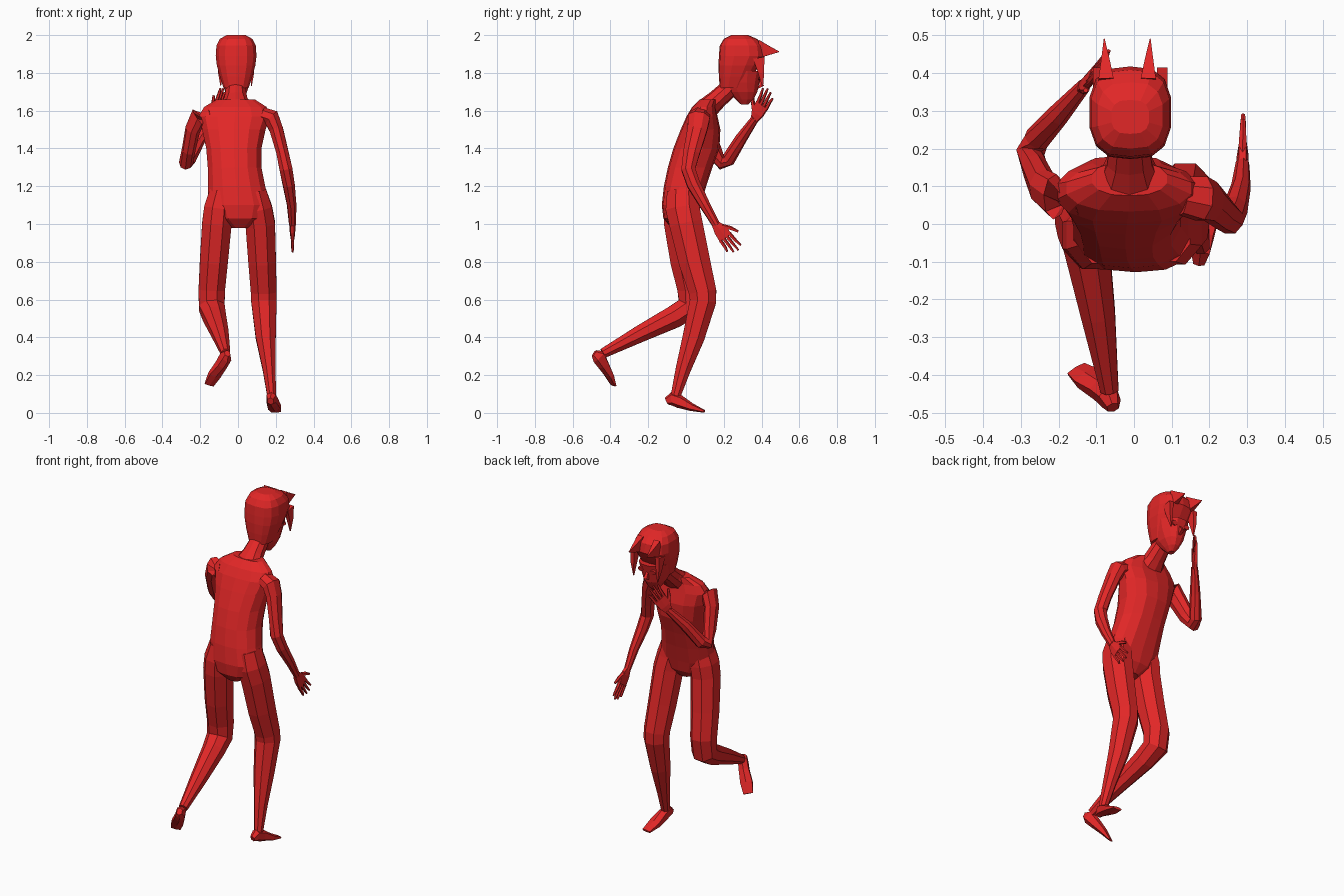
import bpy, bmesh, math
from mathutils import Vector

red = bpy.data.materials.new("red")
red.diffuse_color = (0.76, 0.02, 0.02, 1)


def loft(name, rings, hint=(1, 0, 0), n=8, flat=False, power=1.0):
    """Skin a row of oval rings (x, y, z, half width along hint, other half width)."""
    bm = bmesh.new()
    pts = [Vector(r[:3]) for r in rings]
    loops = []
    fit = 1 / math.cos(math.pi / n)
    for i, r in enumerate(rings):
        t = Vector((0, 0, 1))
        if not flat:
            t = Vector((0, 0, 0))
            if i > 0:
                t += (pts[i] - pts[i - 1]).normalized()
            if i < len(pts) - 1:
                t += (pts[i + 1] - pts[i]).normalized()
            t.normalize()
        u = Vector(hint)
        u = (u - t * u.dot(t)).normalized()
        v = t.cross(u)
        loop = []
        for k in range(n):
            a = 2 * math.pi * (k + 0.5) / n
            c, s = math.cos(a) * fit, math.sin(a) * fit
            c = math.copysign(min(1, abs(c) ** power), c)
            s = math.copysign(min(1, abs(s) ** power), s)
            loop.append(bm.verts.new(pts[i] + u * c * r[3] + v * s * r[4]))
        loops.append(loop)
    for a, b in zip(loops, loops[1:]):
        for k in range(n):
            j = (k + 1) % n
            bm.faces.new((a[k], a[j], b[j], b[k]))
    bm.faces.new(loops[0][::-1])
    bm.faces.new(loops[-1])
    bmesh.ops.recalc_face_normals(bm, faces=bm.faces)
    mesh = bpy.data.meshes.new(name)
    bm.to_mesh(mesh)
    bm.free()
    mesh.materials.append(red)
    ob = bpy.data.objects.new(name, mesh)
    bpy.context.collection.objects.link(ob)
    return ob


# torso, leaning forward
loft("torso", [
    (0.01, -0.03, 0.98, 0.045, 0.05),
    (0.01, -0.03, 1.03, 0.13, 0.09),
    (0.005, -0.025, 1.10, 0.165, 0.103),
    (-0.008, -0.005, 1.20, 0.152, 0.112),
    (-0.018, 0.022, 1.30, 0.142, 0.118),
    (-0.022, 0.055, 1.40, 0.146, 0.122),
    (-0.022, 0.077, 1.50, 0.168, 0.105),
    (-0.018, 0.085, 1.57, 0.19, 0.082),
    (-0.014, 0.095, 1.62, 0.165, 0.062),
    (-0.012, 0.12, 1.66, 0.10, 0.045)], n=14, flat=True, power=0.9)

# neck
loft("neck", [
    (-0.012, 0.11, 1.61, 0.085, 0.06),
    (-0.012, 0.165, 1.66, 0.06, 0.052),
    (-0.012, 0.22, 1.71, 0.052, 0.05),
    (-0.012, 0.265, 1.77, 0.052, 0.052)], n=10)

# head with chin low and forward
loft("head", [
    (-0.01, 0.310, 1.632, 0.016, 0.018),
    (-0.01, 0.310, 1.66, 0.036, 0.048),
    (-0.01, 0.300, 1.70, 0.058, 0.078),
    (-0.01, 0.290, 1.75, 0.074, 0.098),
    (-0.01, 0.290, 1.81, 0.088, 0.112)], n=12, flat=True, power=0.85)
# hair cap
loft("hair_cap", [
    (-0.01, 0.245, 1.72, 0.066, 0.066),
    (-0.01, 0.262, 1.78, 0.086, 0.088),
    (-0.01, 0.280, 1.84, 0.102, 0.108),
    (-0.01, 0.296, 1.89, 0.108, 0.122),
    (-0.01, 0.294, 1.945, 0.104, 0.115),
    (-0.01, 0.288, 1.98, 0.086, 0.088),
    (-0.01, 0.284, 2.0, 0.05, 0.045)], n=14, flat=True, power=0.75)

# forehead spikes, hanging side strands and eyes
for side, s in (("left", -1), ("right", 1)):
    x = -0.018 + 0.058 * s
    loft(side + "_hair_spike", [
        (x - 0.002 * s, 0.38, 1.925, 0.02, 0.05),
        (x, 0.435, 1.918, 0.011, 0.026),
        (x + 0.003 * s, 0.492, 1.912, 0.001, 0.002)], n=4)
    x = -0.01 + 0.085 * s
    loft(side + "_hair_strand", [
        (x, 0.385, 1.88, 0.014, 0.03),
        (x, 0.398, 1.80, 0.010, 0.016),
        (x - 0.004 * s, 0.405, 1.73, 0.002, 0.003)], n=4)
    x = -0.01 + 0.042 * s
    loft(side + "_eye", [
        (x, 0.386, 1.775, 0.02, 0.014),
        (x, 0.394, 1.773, 0.018, 0.012)], n=8)
# nose
loft("nose", [
    (-0.01, 0.38, 1.77, 0.006, 0.006),
    (-0.01, 0.402, 1.735, 0.011, 0.012),
    (-0.01, 0.375, 1.72, 0.007, 0.006)], n=4)

# standing leg
loft("standing_leg", [
    (0.085, -0.02, 1.17, 0.065, 0.08),
    (0.105, -0.018, 1.08, 0.076, 0.09),
    (0.118, 0.0, 1.00, 0.078, 0.088),
    (0.128, 0.045, 0.80, 0.073, 0.083),
    (0.136, 0.088, 0.64, 0.068, 0.073),
    (0.137, 0.09, 0.59, 0.067, 0.07),
    (0.147, 0.04, 0.40, 0.053, 0.058),
    (0.165, -0.015, 0.23, 0.034, 0.040),
    (0.178, -0.055, 0.09, 0.023, 0.026)])
# trailing leg with bent knee
loft("trailing_leg", [
    (-0.085, -0.025, 1.17, 0.065, 0.08),
    (-0.104, -0.03, 1.08, 0.076, 0.09),
    (-0.112, -0.03, 1.00, 0.078, 0.086),
    (-0.128, -0.002, 0.80, 0.074, 0.08),
    (-0.139, 0.028, 0.65, 0.07, 0.073),
    (-0.139, 0.02, 0.56, 0.068, 0.068),
    (-0.125, -0.06, 0.51, 0.06, 0.06),
    (-0.095, -0.24, 0.42, 0.045, 0.045),
    (-0.065, -0.44, 0.315, 0.024, 0.026)])

# feet
loft("standing_foot", [
    (0.172, -0.103, 0.062, 0.015, 0.02),
    (0.176, -0.075, 0.075, 0.025, 0.036),
    (0.182, -0.035, 0.060, 0.028, 0.035),
    (0.193, 0.03, 0.030, 0.034, 0.021),
    (0.202, 0.097, 0.008, 0.026, 0.0075)], n=6)
loft("trailing_foot", [
    (-0.056, -0.487, 0.315, 0.015, 0.02),
    (-0.064, -0.462, 0.298, 0.026, 0.04),
    (-0.088, -0.438, 0.255, 0.028, 0.032),
    (-0.125, -0.408, 0.200, 0.034, 0.02),
    (-0.153, -0.385, 0.148, 0.027, 0.007)], hint=(0.85, 0.5, -0.2), n=6)

# hanging arm
loft("hanging_arm", [
    (0.13, 0.075, 1.575, 0.04, 0.05),
    (0.178, 0.068, 1.56, 0.045, 0.058),
    (0.203, 0.06, 1.50, 0.036, 0.052),
    (0.235, 0.03, 1.38, 0.032, 0.044),
    (0.254, 0.012, 1.29, 0.034, 0.037),
    (0.268, 0.04, 1.21, 0.031, 0.035),
    (0.284, 0.10, 1.10, 0.024, 0.027),
    (0.288, 0.16, 0.995, 0.017, 0.02)], hint=(1, 0, 0.4))
# raised arm
loft("raised_arm", [
    (-0.15, 0.075, 1.575, 0.04, 0.05),
    (-0.21, 0.072, 1.565, 0.045, 0.058),
    (-0.24, 0.095, 1.50, 0.037, 0.05),
    (-0.262, 0.145, 1.39, 0.033, 0.043),
    (-0.275, 0.19, 1.325, 0.035, 0.036),
    (-0.258, 0.225, 1.342, 0.033, 0.035),
    (-0.20, 0.29, 1.45, 0.027, 0.03),
    (-0.132, 0.367, 1.56, 0.017, 0.02)], hint=(1, 0, 0.3))


def hand(name, wrist, along, across):
    """Flat palm, four fanned fingers and a thumb on the negative across side."""
    o, d, w = Vector(wrist), Vector(along).normalized(), Vector(across)
    w = (w - d * w.dot(d)).normalized()

    def ring(p, q, a, b):
        return (*(o + d * p + w * q), a, b)

    loft(name + "_palm", [ring(-0.01, 0, 0.02, 0.016), ring(0.03, 0, 0.034, 0.016),
                          ring(0.085, 0.003, 0.038, 0.011)], hint=w, n=6)
    for i, reach in enumerate((0.165, 0.178, 0.17, 0.148)):
        q = -0.027 + 0.02 * i
        loft(f"{name}_finger_{i + 1}", [
            ring(0.075, q, 0.0095, 0.009), ring(0.125, q * 1.1, 0.008, 0.008),
            ring(reach, q * 1.3, 0.005, 0.005)], hint=w, n=5)
    loft(name + "_thumb", [
        ring(0.02, -0.018, 0.012, 0.012), ring(0.06, -0.05, 0.010, 0.009),
        ring(0.10, -0.07, 0.006, 0.006)], hint=w + d, n=5)


hand("hanging_hand", (0.288, 0.16, 0.995), (0.01, 0.62, -0.78), (0, -0.75, -0.65))
hand("raised_hand", (-0.132, 0.367, 1.56), (0.32, 0.40, 0.85), (0.4, 0.75, -0.5))
